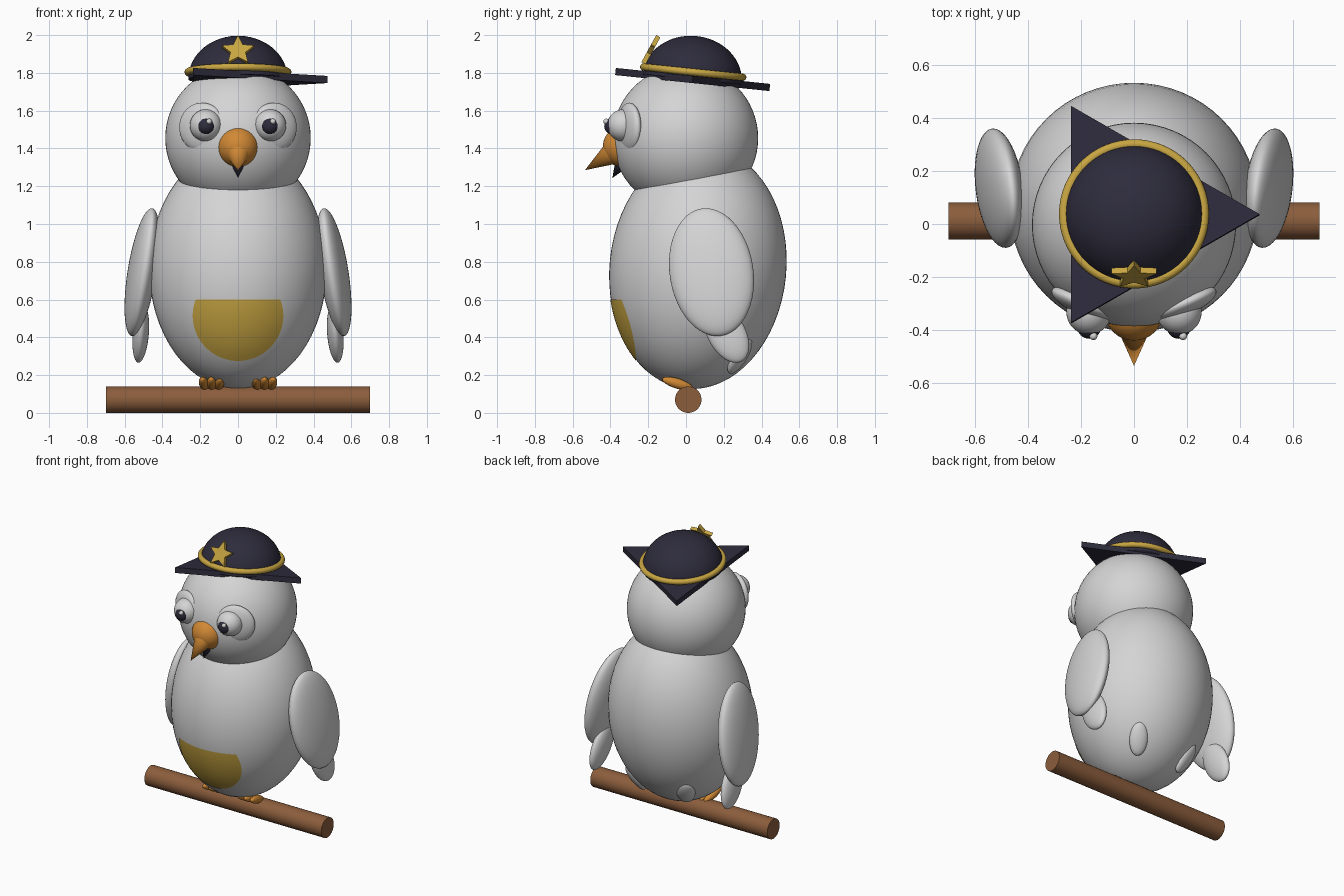
import bpy, bmesh, math
from mathutils import Vector, Euler

old = bpy.data.objects.get("Cube")
if old:
    bpy.data.objects.remove(old, do_unlink=True)


def material(name, rgb):
    m = bpy.data.materials.new(name)
    m.use_nodes = True
    col = (*rgb, 1.0)
    m.diffuse_color = col
    bsdf = next(n for n in m.node_tree.nodes if n.type == 'BSDF_PRINCIPLED')
    bsdf.inputs["Base Color"].default_value = col
    return m


WHITE = material("feather_white", (0.66, 0.66, 0.66))
NAVY = material("dark_navy", (0.027, 0.025, 0.045))
GOLD = material("gold", (0.58, 0.38, 0.055))
ORANGE = material("beak_orange", (0.64, 0.25, 0.035))
BROWN = material("perch_brown", (0.26, 0.11, 0.045))


def finish(name, mat, smooth=True):
    ob = bpy.context.object
    ob.name = ob.data.name = name
    ob.data.materials.append(mat)
    if smooth:
        bpy.ops.object.shade_smooth_by_angle(angle=math.radians(40))
    return ob


def ellipsoid(name, loc, semi, mat, rot=(0, 0, 0), seg=48):
    bpy.ops.mesh.primitive_uv_sphere_add(segments=seg, ring_count=seg // 2, radius=1,
                                         location=loc, rotation=rot)
    bpy.context.object.scale = semi
    return finish(name, mat)


def cone(name, base, tip, radius, mat):
    base, tip = Vector(base), Vector(tip)
    d = tip - base
    bpy.ops.mesh.primitive_cone_add(vertices=32, radius1=radius, radius2=0, depth=d.length,
                                    location=(base + tip) / 2,
                                    rotation=d.to_track_quat('Z', 'Y').to_euler())
    return finish(name, mat)


def new_object(name, bm, mat, loc=(0, 0, 0), rot=(0, 0, 0), smooth=False):
    bmesh.ops.recalc_face_normals(bm, faces=bm.faces)
    me = bpy.data.meshes.new(name)
    bm.to_mesh(me)
    bm.free()
    ob = bpy.data.objects.new(name, me)
    ob.location, ob.rotation_euler = loc, rot
    bpy.context.collection.objects.link(ob)
    me.materials.append(mat)
    if smooth:
        for p in me.polygons:
            p.use_smooth = True
    return ob


def prism(name, pts, depth, mat, loc, rot):
    bm = bmesh.new()
    face = bm.faces.new([bm.verts.new((x, y, -depth / 2)) for x, y in pts])
    ext = bmesh.ops.extrude_face_region(bm, geom=[face])
    bmesh.ops.translate(bm, vec=(0, 0, depth),
                        verts=[v for v in ext["geom"] if isinstance(v, bmesh.types.BMVert)])
    return new_object(name, bm, mat, loc, rot)


# Perch
bpy.ops.mesh.primitive_cylinder_add(vertices=48, radius=0.07, depth=1.4,
                                    location=(0, 0.012, 0.07), rotation=(0, math.pi / 2, 0))
finish("perch", BROWN)

# Body and head
BODY_C, BODY_S, BODY_R = Vector((0, 0.063, 0.765)), Vector((0.47, 0.468, 0.64)), (-0.1, 0, 0)
ellipsoid("body", BODY_C, BODY_S, WHITE, BODY_R, seg=64)
ellipsoid("head", (0, -0.003, 1.455), (0.385, 0.385, 0.385), WHITE, seg=64)

# Belly patch: a flat-topped disc laid onto the front of the body
inv = Euler(BODY_R).to_matrix().transposed()


def on_belly(x, z):
    def unit(v):
        w = inv @ v
        return Vector([w[i] / (BODY_S[i] * 1.005) for i in range(3)])
    o, d = unit(Vector((x, 0, z)) - BODY_C), unit(Vector((0, -1, 0)))
    a, b, c = d.dot(d), o.dot(d), o.dot(o) - 1
    t = (-b + math.sqrt(b * b - a * c)) / a
    return (x, -t, z)


bm = bmesh.new()
N, RINGS, ZC, ZTOP = 96, 10, 0.515, 0.6
centre = bm.verts.new(on_belly(0, ZC))
prev = None
for k in range(1, RINGS + 1):
    ring = []
    for i in range(N):
        a = 2 * math.pi * i / N
        x, z = 0.24 * math.cos(a), min(0.24 * math.sin(a), ZTOP - ZC)
        ring.append(bm.verts.new(on_belly(x * k / RINGS, ZC + z * k / RINGS)))
    for i in range(N):
        j = (i + 1) % N
        bm.faces.new((prev[i], ring[i], ring[j], prev[j]) if prev else (centre, ring[i], ring[j]))
    prev = ring
patch = new_object("belly_patch", bm, GOLD, smooth=True)
if patch.data.polygons[0].normal.y > 0:
    patch.data.flip_normals()

# Paired parts
for side, s in (("left", 1), ("right", -1)):
    ellipsoid(side + "_wing", (0.508 * s, 0.135, 0.745), (0.075, 0.222, 0.345), WHITE,
              (0.17, -0.15 * s, -0.08 * s))
    ellipsoid(side + "_wing_tip", (0.515 * s, 0.215, 0.42), (0.043, 0.1, 0.168), WHITE,
              (0.5, -0.08 * s, 0))
    ellipsoid(side + "_tail_feather", (0.2 * s, 0.285, 0.3), (0.06, 0.032, 0.11), WHITE,
              (-0.6, 0, -0.55 * s), seg=32)
    ellipsoid(side + "_eye_surround", (0.19 * s, -0.3, 1.512), (0.13, 0.045, 0.13), WHITE,
              (0, 0, 0.4 * s))
    ellipsoid(side + "_eyeball", (0.17 * s, -0.332, 1.522), (0.085, 0.085, 0.085), WHITE)
    ellipsoid(side + "_pupil", (0.169 * s, -0.388, 1.518), (0.045, 0.045, 0.045), NAVY, seg=32)
    ellipsoid(side + "_eye_glint", (0.169 * s + 0.016, -0.423, 1.543), (0.015, 0.015, 0.015),
              WHITE, seg=16)
    # Three toes per foot
    for i in (-1, 0, 1):
        ellipsoid(f"{side}_toe_{i + 2}", (0.14 * s + 0.04 * i, -0.045, 0.155),
                  (0.026, 0.085, 0.027), ORANGE, (-0.3, 0, 0.12 * i), seg=24)

# Beak
ellipsoid("beak_base", (0, -0.33, 1.41), (0.11, 0.11, 0.11), ORANGE)
cone("beak_tip", (0, -0.375, 1.385), (0, -0.535, 1.285), 0.07, ORANGE)
cone("lower_beak", (0, -0.335, 1.33), (0, -0.39, 1.243), 0.042, NAVY)

# Hat: three-cornered brim, dome, band and star badge
TILT = (-0.103, 0, 0)
tri = [(0.474 * math.cos(a), 0.474 * math.sin(a)) for a in (0, 2 * math.pi / 3, 4 * math.pi / 3)]
prism("hat_brim", tri, 0.038, NAVY, (0, 0.035, 1.765), TILT)

dome = ellipsoid("hat_dome", (0, 0.033, 1.77), (0.263, 0.263, 0.226), NAVY, TILT, seg=64)
bm = bmesh.new()
bm.from_mesh(dome.data)
cut = bmesh.ops.bisect_plane(bm, geom=bm.verts[:] + bm.edges[:] + bm.faces[:],
                             plane_co=(0, 0, -0.02), plane_no=(0, 0, -1), clear_outer=True)
bmesh.ops.holes_fill(bm, edges=[e for e in bm.edges if e.is_boundary])
bm.to_mesh(dome.data)
bm.free()

bpy.ops.mesh.primitive_torus_add(major_segments=64, minor_segments=16, major_radius=0.264,
                                 minor_radius=0.019, location=(0, 0.038, 1.804), rotation=TILT)
finish("hat_band", GOLD)

star = []
for i in range(10):
    r, a = (0.09, 0.042)[i % 2], math.pi / 2 + i * math.pi / 5
    star.append((r * math.cos(a), r * math.sin(a)))
prism("star_badge", star, 0.025, GOLD, (0, -0.19, 1.915), (math.pi / 2 - 0.5, 0, 0))
